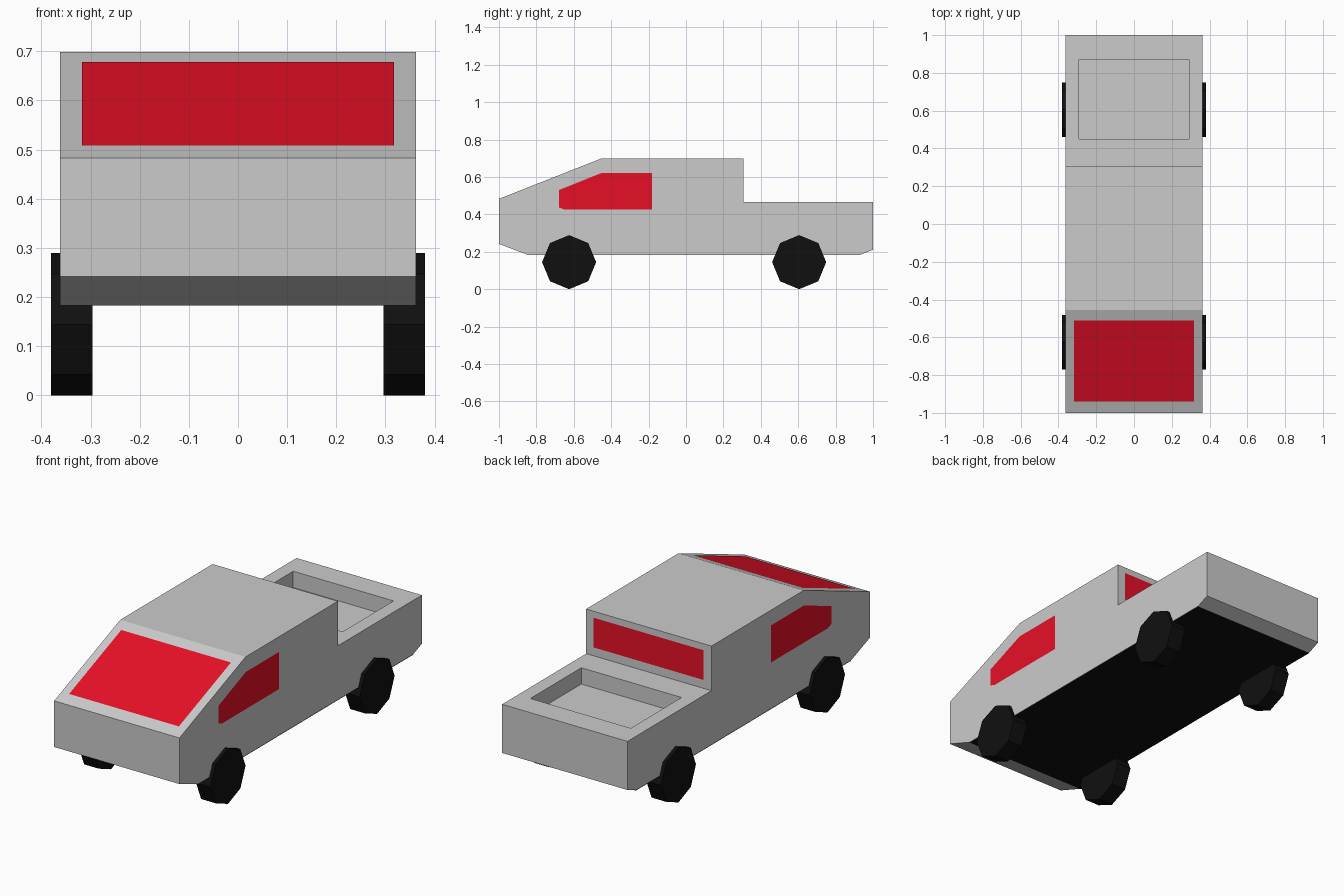
import bpy, bmesh, math
from mathutils import Matrix

if "Cube" in bpy.data.objects:
    bpy.data.objects.remove(bpy.data.objects["Cube"])

W = 0.362      # half body width
GAP = 0.002    # panels sit just proud of the body


def material(name, rgb):
    m = bpy.data.materials.new(name)
    m.diffuse_color = (*rgb, 1)
    m.use_nodes = True
    m.node_tree.nodes["Principled BSDF"].inputs["Base Color"].default_value = m.diffuse_color
    return m


RED = material("red_glass", (0.8, 0.005, 0.02))
BLACK = material("black_rubber", (0.005, 0.005, 0.005))


def finish(name, bm, mat=None):
    mesh = bpy.data.meshes.new(name)
    bm.to_mesh(mesh)
    bm.free()
    if mat:
        mesh.materials.append(mat)
    ob = bpy.data.objects.new(name, mesh)
    bpy.context.collection.objects.link(ob)
    return ob


def panel(name, points, outward, mat):
    """Flat polygon facing the outward direction, lifted slightly off the body."""
    bm = bmesh.new()
    face = bm.faces.new([bm.verts.new(p) for p in points])
    face.normal_update()
    if face.normal.dot(outward) < 0:
        face.normal_flip()
    bmesh.ops.translate(bm, verts=bm.verts, vec=face.normal * GAP)
    return finish(name, bm, mat)


def strip(y0, z0, y1, z1, half):
    """Rectangle across the body between two side-view points."""
    return [(-half, y0, z0), (half, y0, z0), (half, y1, z1), (-half, y1, z1)]


# Body: side profile extruded across the width
profile = [(-1, 0.242), (-0.845, 0.183), (0.93, 0.183), (1, 0.211), (1, 0.465),
           (0.307, 0.465), (0.307, 0.698), (-0.455, 0.698), (-1, 0.483)]
bm = bmesh.new()
side = bm.faces.new([bm.verts.new((-W, y, z)) for y, z in profile])
ext = bmesh.ops.extrude_face_region(bm, geom=[side])
bmesh.ops.translate(bm, vec=(2 * W, 0, 0),
                    verts=[v for v in ext["geom"] if isinstance(v, bmesh.types.BMVert)])
bmesh.ops.recalc_face_normals(bm, faces=bm.faces)

# Cargo bed: inset the rear deck, then sink it
deck = next(f for f in bm.faces
            if f.normal.z > 0.9 and f.calc_center_median().y > 0.5)
mid = deck.calc_center_median().y
bmesh.ops.inset_region(bm, faces=[deck], thickness=0.07)
for v in deck.verts:
    v.co.x = math.copysign(0.29, v.co.x)
    v.co.y = 0.45 if v.co.y < mid else 0.87
rim = [v.co.copy() for v in deck.verts]
bed = bmesh.ops.extrude_discrete_faces(bm, faces=[deck])["faces"][0]
for v, co in zip(bed.verts, rim):
    v.co.z = 0.38
finish("body", bm)

# Black underside
panel("underbody", strip(-0.845, 0.183, 0.93, 0.183, W), (0, 0, -1), BLACK)

# Windows
panel("windshield", strip(-0.94, 0.5067, -0.51, 0.6763, 0.317), (0, -1, 1), RED)
panel("rear_window", strip(0.307, 0.51, 0.307, 0.665, 0.317), (0, 1, 0), RED)
outline = [(-0.68, 0.53), (-0.455, 0.62), (-0.182, 0.62), (-0.182, 0.426),
           (-0.65, 0.426), (-0.68, 0.437)]
for label, s in (("left", -1), ("right", 1)):
    panel(label + "_side_window", [(s * W, y, z) for y, z in outline], (s, 0, 0), RED)

# Octagonal wheels, a corner pointing straight up
for end, y in (("front", -0.625), ("rear", 0.605)):
    for label, s in (("left", -1), ("right", 1)):
        bm = bmesh.new()
        bmesh.ops.create_cone(bm, cap_ends=True, segments=8, radius1=0.1445,
                              radius2=0.1445, depth=0.084,
                              matrix=Matrix.Translation((s * 0.338, y, 0.1445))
                              @ Matrix.Rotation(math.pi / 2, 4, 'Y'))
        finish(f"{end}_{label}_wheel", bm, BLACK)
